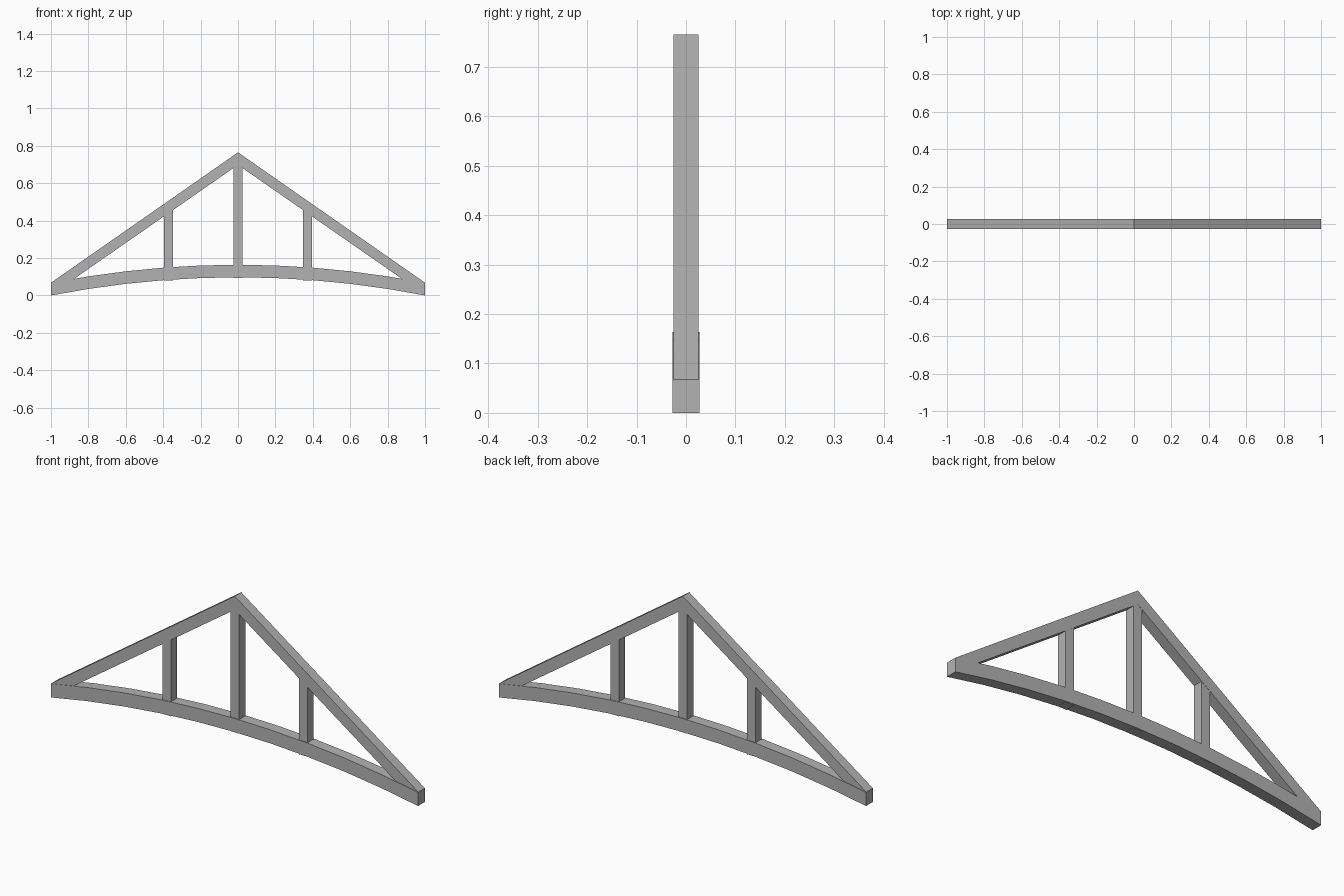
import bpy
import bmesh

if "Cube" in bpy.data.objects:
    bpy.data.objects.remove(bpy.data.objects["Cube"], do_unlink=True)

grey = bpy.data.materials.new("plain grey")
grey.use_nodes = True
COLOUR = (0.45, 0.45, 0.45, 1)
grey.diffuse_color = COLOUR
grey.node_tree.nodes["Principled BSDF"].inputs["Base Color"].default_value = COLOUR

BEAM = 0.067      # vertical thickness of the beams
APEX = 0.765
SLOPE = 0.697


def extrude_profile(name, profile, half_depth):
    """Extrude a closed x-z outline along y."""
    bm = bmesh.new()
    face = bm.faces.new([bm.verts.new((x, -half_depth, z)) for x, z in profile])
    side = bmesh.ops.extrude_face_region(bm, geom=[face])["geom"]
    moved = [v for v in side if isinstance(v, bmesh.types.BMVert)]
    bmesh.ops.translate(bm, verts=moved, vec=(0, 2 * half_depth, 0))
    bmesh.ops.recalc_face_normals(bm, faces=bm.faces)
    mesh = bpy.data.meshes.new(name)
    bm.to_mesh(mesh)
    bm.free()
    mesh.materials.append(grey)
    obj = bpy.data.objects.new(name, mesh)
    bpy.context.collection.objects.link(obj)
    return obj


def arch(x):
    """Height of the underside of the bottom chord."""
    return 0.097 * (1 - x * x)


# Arched bottom chord
xs = [i / 5 for i in range(-5, 6)]
lower = [(x, arch(x)) for x in xs]
upper = [(x, arch(x) + BEAM) for x in reversed(xs)]
extrude_profile("bottom_chord", lower + upper, 0.0275)

# Sloping rafters, mitred at the ridge
for name, s in (("left_rafter", 1), ("right_rafter", -1)):
    foot = APEX - SLOPE
    extrude_profile(name, [(0, APEX), (s, foot), (s, foot - BEAM + 0.002),
                           (0, APEX - BEAM)], 0.0255)

# Upright posts, let into the chord and the rafters
for name, x, bottom, top in (("centre_post", 0, 0.094, 0.72),
                             ("left_post", 0.372, 0.08, 0.47),
                             ("right_post", -0.372, 0.08, 0.47)):
    w = 0.0235
    extrude_profile(name, [(x - w, bottom), (x + w, bottom),
                           (x + w, top), (x - w, top)], 0.0245)
